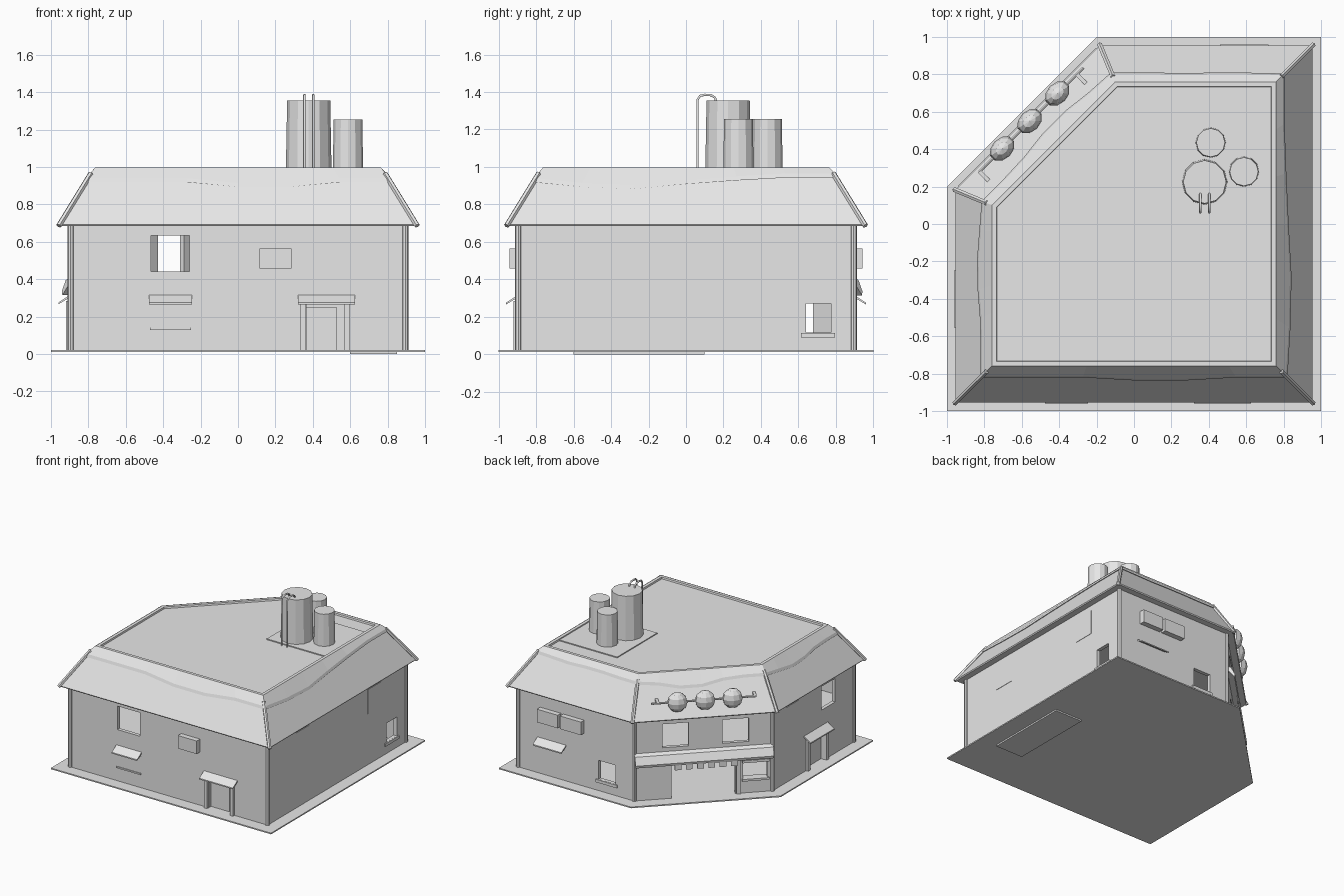
import bpy, bmesh, math
from mathutils import Vector, Matrix

if "Cube" in bpy.data.objects:
    bpy.data.objects.remove(bpy.data.objects["Cube"])

grey = bpy.data.materials.new("plain_grey")
grey.diffuse_color = (0.8, 0.8, 0.8, 1)
grey.use_nodes = True
grey.node_tree.nodes["Principled BSDF"].inputs["Base Color"].default_value = grey.diffuse_color
R2 = math.sqrt(2)


def finish(name, bm):
    bmesh.ops.recalc_face_normals(bm, faces=bm.faces[:])
    me = bpy.data.meshes.new(name)
    bm.to_mesh(me)
    bm.free()
    me.materials.append(grey)
    ob = bpy.data.objects.new(name, me)
    bpy.context.collection.objects.link(ob)
    return ob


def pent(off, z):
    """Five-sided footprint, moved inwards by off."""
    s, c = 1 - off, 1.2 - R2 * off
    return [Vector(p + (z,)) for p in ((-s, -s), (s, -s), (s, s), (s - c, s), (-s, c - s))]


def loft(name, rings, closed=True):
    """Skin a list of equal rings; close the ends or join last to first."""
    bm = bmesh.new()
    vs = [[bm.verts.new(p) for p in r] for r in rings]
    n = len(vs[0])
    pairs = list(zip(vs, vs[1:])) + ([] if closed else [(vs[-1], vs[0])])
    for a, b in pairs:
        for i in range(n):
            j = (i + 1) % n
            bm.faces.new((a[i], a[j], b[j], b[i]))
    if closed:
        bm.faces.new(vs[0])
        bm.faces.new(vs[-1])
    return finish(name, bm)


def on_wall(side, u, d, z):
    """Point on a wall: u along it, d outwards, z up."""
    e = 0.9 + d
    if side == "chamfer":
        return Vector((u - d / R2, u + 1.06 + d / R2, z))
    return Vector({"front": (u, -e, z), "back": (u, e, z),
                   "right": (e, u, z), "left": (-e, u, z)}[side])


def extrude(name, side, u0, u1, profile):
    return loft(name, [[on_wall(side, u, d, z) for d, z in profile] for u in (u0, u1)])


def wall_box(name, side, u0, u1, z0, z1, d0, d1):
    return extrude(name, side, u0, u1, [(d0, z0), (d1, z0), (d1, z1), (d0, z1)])


def rod(name, a, b, r1, r2=None, sides=12):
    a, b = Vector(a), Vector(b)
    bm = bmesh.new()
    m = Matrix.Translation((a + b) / 2) @ (b - a).to_track_quat('Z', 'Y').to_matrix().to_4x4()
    bmesh.ops.create_cone(bm, cap_ends=True, segments=sides, radius1=r1,
                          radius2=r1 if r2 is None else r2, depth=(b - a).length, matrix=m)
    return finish(name, bm)


def cut(target, cutter):
    mod = target.modifiers.new("cut", 'BOOLEAN')
    mod.operation, mod.solver, mod.object = 'DIFFERENCE', 'EXACT', cutter
    with bpy.context.temp_override(object=target, active_object=target, selected_objects=[target]):
        bpy.ops.object.modifier_apply(modifier=mod.name)
    bpy.data.objects.remove(cutter)


# Ground plate and the thin slab below it
loft("ground_plate", [pent(0, 0.012), pent(0, 0.022)])
wall_box("under_slab", "right", -0.6, 0.1, 0, 0.013, -0.3, -0.05)

# Hollow walls with openings
walls = loft("walls", [pent(0.1, 0.018), pent(0.1, 0.7)])
cut(walls, loft("cutter", [pent(0.13, 0.0), pent(0.13, 0.8)]))
openings = [
    ("front", -0.465, -0.26, 0.442, 0.635), ("front", 0.365, 0.57, 0.022, 0.27),
    ("right", 0.64, 0.775, 0.115, 0.27), ("back", 0.01, 0.165, 0.115, 0.27),
    ("left", -0.65, -0.47, 0.442, 0.635), ("left", -0.51, -0.3, 0.022, 0.27),
    ("chamfer", -0.45, -0.31, 0.442, 0.635), ("chamfer", -0.772, -0.632, 0.442, 0.635),
    ("chamfer", -0.70, -0.36, 0.022, 0.31), ("chamfer", -0.87, -0.74, 0.14, 0.28),
]
for side, u0, u1, z0, z1 in openings:
    cut(walls, wall_box("cutter", side, u0, u1, z0, z1, -0.06, 0.05))
loft("upper_floor", [pent(0.128, 0.36), pent(0.128, 0.38)])

# Corner posts
for p in pent(0.105, 0):
    rod("corner_post", (p.x, p.y, 0.02), (p.x, p.y, 0.69), 0.017, sides=8)

# Flush windows and door leaves
for side, u0, u1, z0, z1 in [("right", -0.535, -0.36, 0.442, 0.64), ("right", 0.395, 0.575, 0.442, 0.64),
                             ("left", -0.18, -0.01, 0.442, 0.64), ("front", -0.47, -0.25, 0.135, 0.28)]:
    wall_box("window_pane", side, u0, u1, z0, z1, -0.005, 0.003)
wall_box("front_door", "front", 0.365, 0.53, 0.022, 0.25, -0.045, -0.03)
wall_box("left_door", "left", -0.51, -0.3, 0.022, 0.27, -0.045, -0.03)

# Window sills
for side, u0, u1, z0 in [("right", 0.615, 0.795, 0.09), ("back", -0.01, 0.185, 0.09),
                         ("front", -0.47, -0.25, 0.13)]:
    wall_box("window_sill", side, u0, u1, z0, z0 + (0.012 if side == "front" else 0.024), -0.01, 0.01)

# Small sloped awnings
for side, u0, u1 in [("front", -0.475, -0.245), ("front", 0.32, 0.625),
                     ("left", -0.555, -0.245), ("back", 0.46, 0.72)]:
    extrude("awning", side, u0, u1, [(0, 0.302), (0.06, 0.266), (0.06, 0.276), (0, 0.315)])

# Door posts
for side, us in (("front", (0.335, 0.57)), ("left", (-0.54, -0.3))):
    for u in us:
        wall_box("door_post", side, u, u + 0.028, 0.02, 0.285, -0.03, 0.02)

# Wall-mounted cooling units
for side, u0, u1 in [("front", 0.115, 0.285), ("back", 0.505, 0.695), ("back", 0.295, 0.485)]:
    wall_box("cooling_unit", side, u0, u1, 0.458, 0.565, -0.005, 0.043)

# Shop front: canopy, hanging flags, post and counter
extrude("shop_canopy", "chamfer", -0.9, -0.16,
        [(0, 0.38), (0.055, 0.315), (0.06, 0.335), (0.03, 0.395), (0, 0.41)])
for i in range(6):
    u = -0.37 - i * 0.06
    wall_box("canopy_flag", "chamfer", u - 0.035, u, 0.275, 0.322, 0.05, 0.055)
wall_box("shop_post", "chamfer", -0.73, -0.705, 0.02, 0.33, -0.02, 0.012)
wall_box("shop_counter", "chamfer", -0.88, -0.735, 0.125, 0.142, -0.05, 0.02)
wall_box("shop_lintel", "chamfer", -0.88, -0.735, 0.28, 0.3, -0.01, 0.03)

# Hipped roof body with a recessed flat top inside a low rim
EAVE, TOP = 0.685, 0.998


def slope_off(z):
    return 0.045 + 0.195 * (z - EAVE) / (TOP - EAVE)


loft("roof", [pent(0.05, EAVE), pent(0.045, EAVE + 0.008), pent(0.24, TOP),
              pent(0.265, TOP), pent(0.268, 0.985)])

# Wavy cover strip around the upper slope
heights = [0.93, 0.93, 0.93, 0.905, 0.905, 0.93,
           0.93, 0.905, 0.895, 0.92, 0.94, 0.955,
           0.955, 0.95, 0.945, 0.95, 0.95, 0.945,
           0.945, 0.93, 0.9, 0.9, 0.93, 0.94,
           0.94, 0.92, 0.9, 0.905, 0.925, 0.93]
rings = []
for k, h in enumerate(heights):
    i, t = k // 6, (k % 6) / 6

    def at(off, z):
        c = pent(off, z)
        return c[i].lerp(c[(i + 1) % 5], t)
    rings.append([at(0.237, TOP), at(slope_off(h + 0.01) - 0.016, h + 0.01),
                  at(slope_off(h - 0.01) - 0.012, h - 0.012), at(slope_off(h) + 0.01, h)])
loft("roof_cover_strip", rings, closed=False)

# Hip beams
for a, b in zip(pent(0.042, 0.686), pent(slope_off(0.965) - 0.006, 0.965)):
    rod("hip_beam", a, b, 0.015, sides=6)

# Roof-top platform and storage tanks
loft("tank_platform", [[Vector((x, y, z)) for x, y in
     ((0.205, 0.08), (0.73, 0.08), (0.73, 0.6), (0.205, 0.6))] for z in (0.98, 0.993)])
for x, y, r, z in [(0.378, 0.225, 0.122, 1.355), (0.41, 0.435, 0.081, 1.255), (0.588, 0.28, 0.081, 1.255)]:
    rod("storage_tank", (x, y, 0.985), (x, y, z), r, r * 0.945)

# Bent pipes over the large tank
for x in (0.355, 0.403):
    cu = bpy.data.curves.new("tank_pipe", 'CURVE')
    cu.dimensions = '3D'
    cu.bevel_depth, cu.bevel_resolution, cu.use_fill_caps = 0.007, 1, True
    path = [(0.062, 0.985), (0.062, 1.36), (0.075, 1.38), (0.1, 1.385),
            (0.135, 1.383), (0.155, 1.37), (0.163, 1.345)]
    sp = cu.splines.new('POLY')
    sp.points.add(len(path) - 1)
    for pt, (y, z) in zip(sp.points, path):
        pt.co = (x, y, z, 1)
    cu.materials.append(grey)
    bpy.context.collection.objects.link(bpy.data.objects.new("tank_pipe", cu))

# Three lanterns on a rod in front of the angled roof side
rod("lantern_rod", (-0.826, 0.279, 0.825), (-0.27, 0.835, 0.825), 0.009, sides=6)
for x in (-0.705, -0.558, -0.41):
    bm = bmesh.new()
    bmesh.ops.create_uvsphere(bm, u_segments=10, v_segments=6, radius=1)
    m = (Matrix.Translation((x, x + 1.108, 0.825)) @ Matrix.Rotation(math.pi / 4, 4, 'Z')
         @ Matrix.Diagonal((0.077, 0.055, 0.078, 1)))
    bmesh.ops.transform(bm, matrix=m, verts=bm.verts[:])
    finish("lantern", bm)
for u in (-0.81, -0.29):
    wall_box("lantern_bracket", "chamfer", u, u + 0.015, 0.817, 0.833, -0.04, 0.035)
